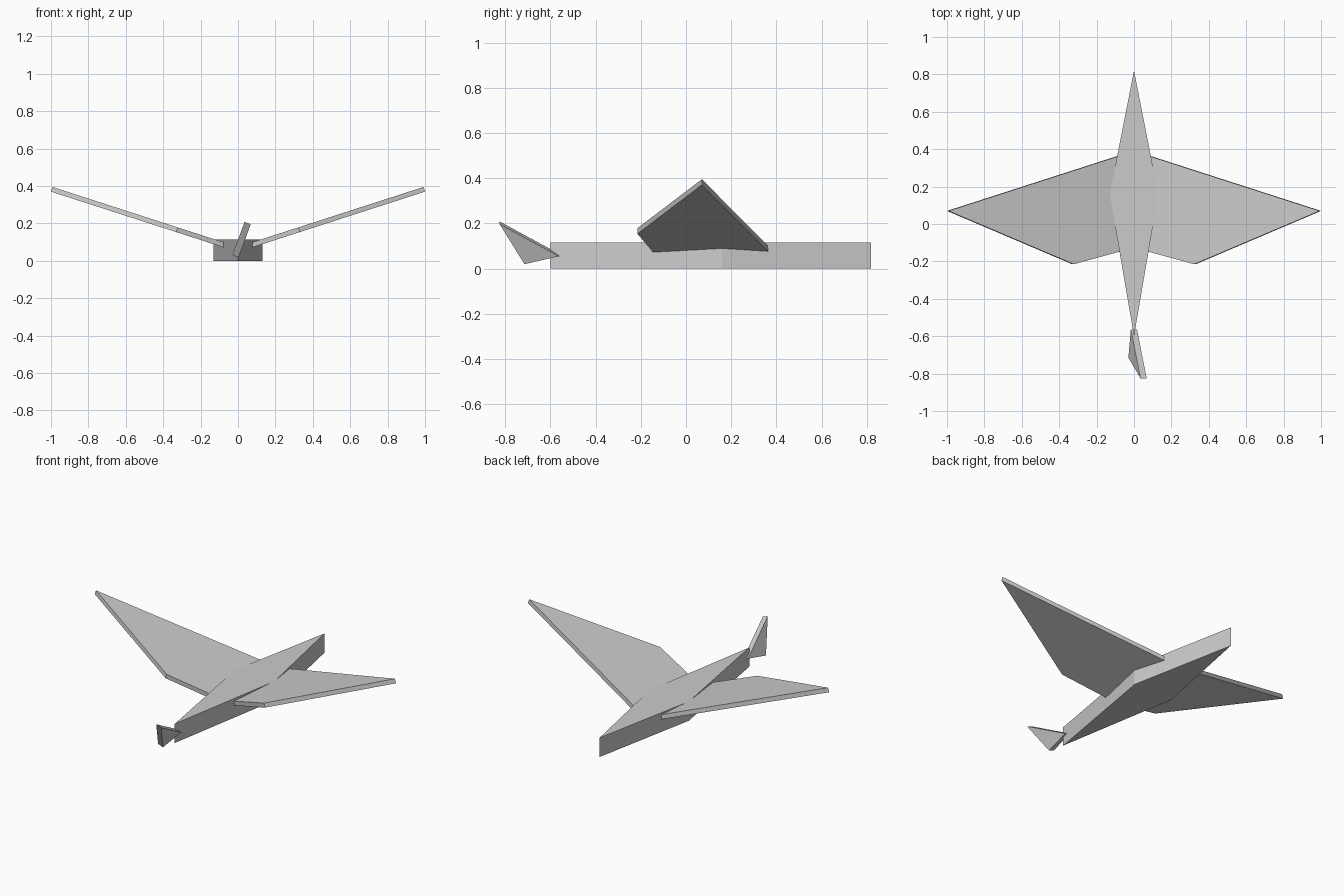
import bpy
import bmesh
from mathutils import Vector

cube = bpy.data.objects.get("Cube")
if cube:
    bpy.data.objects.remove(cube, do_unlink=True)

# One plain grey for the whole model
grey = bpy.data.materials.new("light grey")
grey.use_nodes = True
colour = (0.6, 0.6, 0.6, 1)
grey.diffuse_color = colour
grey.node_tree.nodes["Principled BSDF"].inputs["Base Color"].default_value = colour


def plate(name, outline, offset):
    """Flat outline thickened along the offset vector."""
    bm = bmesh.new()
    base = bm.faces.new([bm.verts.new(p) for p in outline])
    grown = bmesh.ops.extrude_face_region(bm, geom=[base], use_keep_orig=True)
    moved = [g for g in grown["geom"] if isinstance(g, bmesh.types.BMVert)]
    bmesh.ops.translate(bm, verts=moved, vec=Vector(offset))
    bmesh.ops.recalc_face_normals(bm, faces=bm.faces)
    mesh = bpy.data.meshes.new(name)
    bm.to_mesh(mesh)
    bm.free()
    mesh.materials.append(grey)
    obj = bpy.data.objects.new(name, mesh)
    bpy.context.collection.objects.link(obj)
    return obj


# Body: long diamond prism
plate("body", [(0, -0.6, 0), (0.13, 0.16, 0), (0, 0.82, 0), (-0.13, 0.16, 0)],
      (0, 0, 0.115))

# Wings: raised plates whose roots are buried in the body
SLOPE = 0.323
WING = [(0.03, 0.38), (0.992, 0.07), (0.322, -0.215), (0.03, -0.135)]
for side, name in ((1, "left_wing"), (-1, "right_wing")):
    top = [(side * x, y, 0.395 + (x - 0.992) * SLOPE) for x, y in WING]
    plate(name, top, (side * 0.008, 0, -0.025))

# Tail: leaning triangular fin
plate("tail_fin", [(0.035, -0.825, 0.208), (-0.03, -0.715, 0.031),
                   (-0.017, -0.563, 0.066)], (0.033, 0, -0.012))
